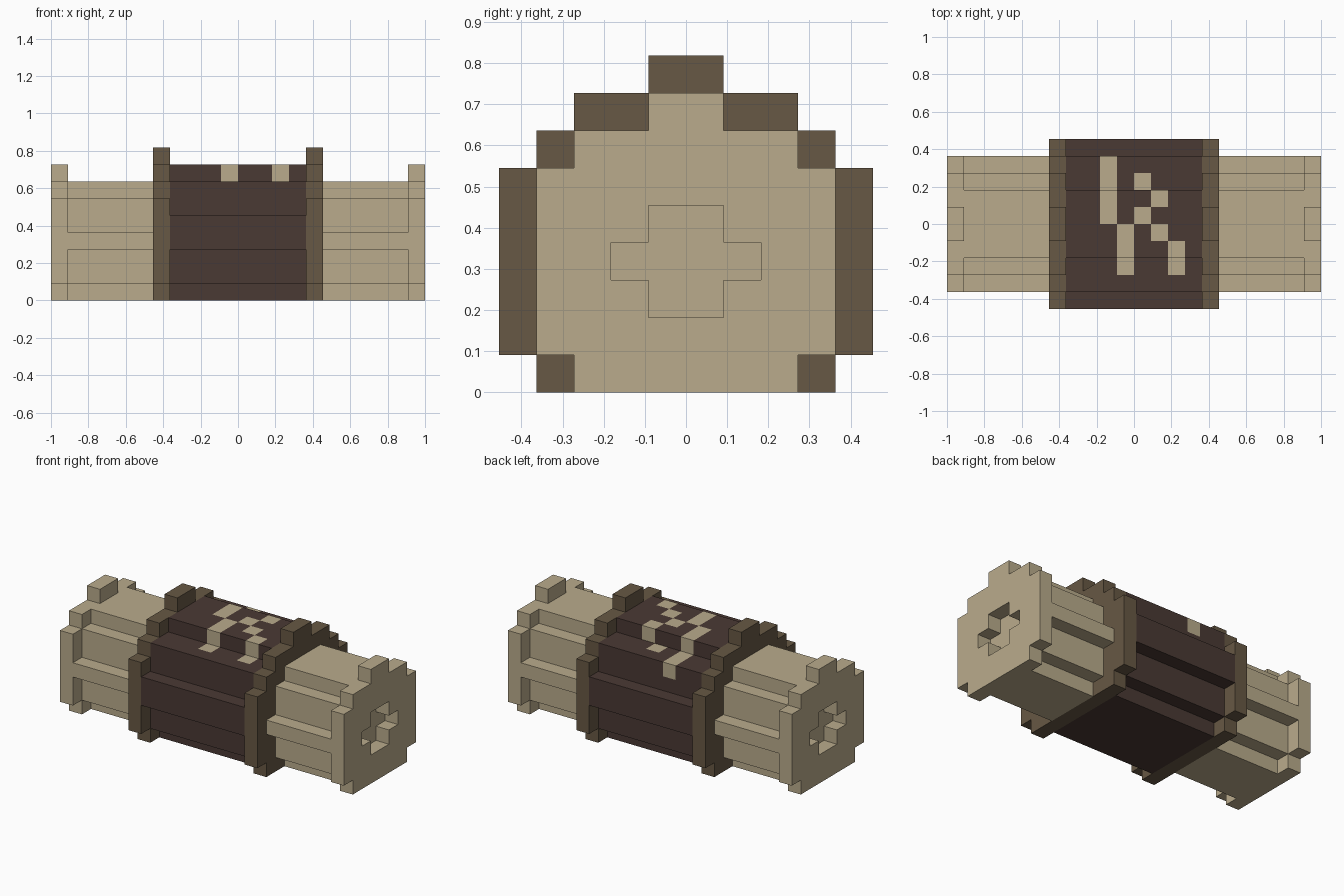
import bpy, bmesh
from math import floor
from mathutils import Vector

if "Cube" in bpy.data.objects:
    bpy.data.objects.remove(bpy.data.objects["Cube"], do_unlink=True)

U = 1 / 11  # size of one block


def material(name, rgb):
    m = bpy.data.materials.new(name)
    m.use_nodes = True
    m.diffuse_color = (*rgb, 1)
    bsdf = next(n for n in m.node_tree.nodes if n.type == 'BSDF_PRINCIPLED')
    bsdf.inputs["Base Color"].default_value = (*rgb, 1)
    return m


tan = material("pale tan", (0.49, 0.41, 0.263))
brown = material("mid brown", (0.136, 0.098, 0.058))
dark = material("dark brown", (0.068, 0.041, 0.034))


def stepped_prism(bottom, tiers, x0, x1):
    """Bar along x whose section is stacked tiers of (height, half width)."""
    side, z = [], bottom
    for height, half in tiers:
        side += [(half, z), (half, z + height)]
        z += height
    outline = side + [(-y, z) for y, z in reversed(side)]
    bm = bmesh.new()
    face = bm.faces.new([bm.verts.new((x0, y, z)) for y, z in outline])
    ext = bmesh.ops.extrude_face_region(bm, geom=[face])["geom"]
    bmesh.ops.translate(bm, vec=(x1 - x0, 0, 0),
                        verts=[v for v in ext if isinstance(v, bmesh.types.BMVert)])
    bmesh.ops.recalc_face_normals(bm, faces=bm.faces)
    return bm


def finish(bm, name, *mats):
    bmesh.ops.scale(bm, vec=(U, U, U), verts=bm.verts)
    mesh = bpy.data.meshes.new(name)
    bm.to_mesh(mesh)
    bm.free()
    for m in mats:
        mesh.materials.append(m)
    ob = bpy.data.objects.new(name, mesh)
    bpy.context.collection.objects.link(ob)
    return ob


def cut_grid(bm, axis, positions):
    normal = Vector((0, 0, 0))
    normal[axis] = 1
    for p in positions:
        bmesh.ops.bisect_plane(bm, geom=bm.verts[:] + bm.edges[:] + bm.faces[:],
                               plane_co=normal * p, plane_no=normal)


# Tiers from the bottom up: (height, half width)
BODY = [(1, 3), (2, 4), (2, 5), (2, 4), (1, 2)]
COLLAR = [(1, 4), (5, 5), (1, 4), (1, 3), (1, 1)]
SHAFT = [(1, 2), (2, 3), (1, 4), (2, 3), (1, 2)]
CAP = [(1, 3), (5, 4), (1, 3), (1, 1)]
CROSS = [(1, 1), (1, 2), (1, 1)]

# Central body with a pale block pattern on its upper surface
PATTERN = {-2: (0, 1, 2, 3), -1: (-1, -2, -3), 0: (2, 0),
           1: (1, -1), 2: (-2, -3)}
body = stepped_prism(0, BODY, -4, 4)
cut_grid(body, 0, range(-2, 4))
cut_grid(body, 1, range(-4, 5))
cut_grid(body, 2, [6])
body.normal_update()
for f in body.faces:
    block = f.calc_center_median() - f.normal * 0.5
    if block.z > 6 and floor(block.y) in PATTERN.get(floor(block.x), ()):
        f.material_index = 1
finish(body, "central_body", dark, tan)

# Collar, shaft and end cap on each side
for side, s in (("left", 1), ("right", -1)):
    finish(stepped_prism(0, COLLAR, 4 * s, 5 * s), side + "_collar", brown)
    finish(stepped_prism(0, SHAFT, 5 * s, 10 * s), side + "_shaft", tan)
    cap = finish(stepped_prism(0, CAP, 10 * s, 11 * s), side + "_end_cap", tan)

    # Cross-shaped socket through the cap
    cutter = finish(stepped_prism(2, CROSS, 9.5 * s, 11.5 * s), side + "_socket_cutter", tan)
    cutter.hide_render = True
    mod = cap.modifiers.new("socket", 'BOOLEAN')
    mod.operation, mod.solver, mod.object = 'DIFFERENCE', 'EXACT', cutter
    bpy.context.view_layer.update()
    deps = bpy.context.evaluated_depsgraph_get()
    cap_mesh = bpy.data.meshes.new_from_object(cap.evaluated_get(deps))
    cap.modifiers.clear()
    cap.data = cap_mesh
    bpy.data.objects.remove(cutter, do_unlink=True)
